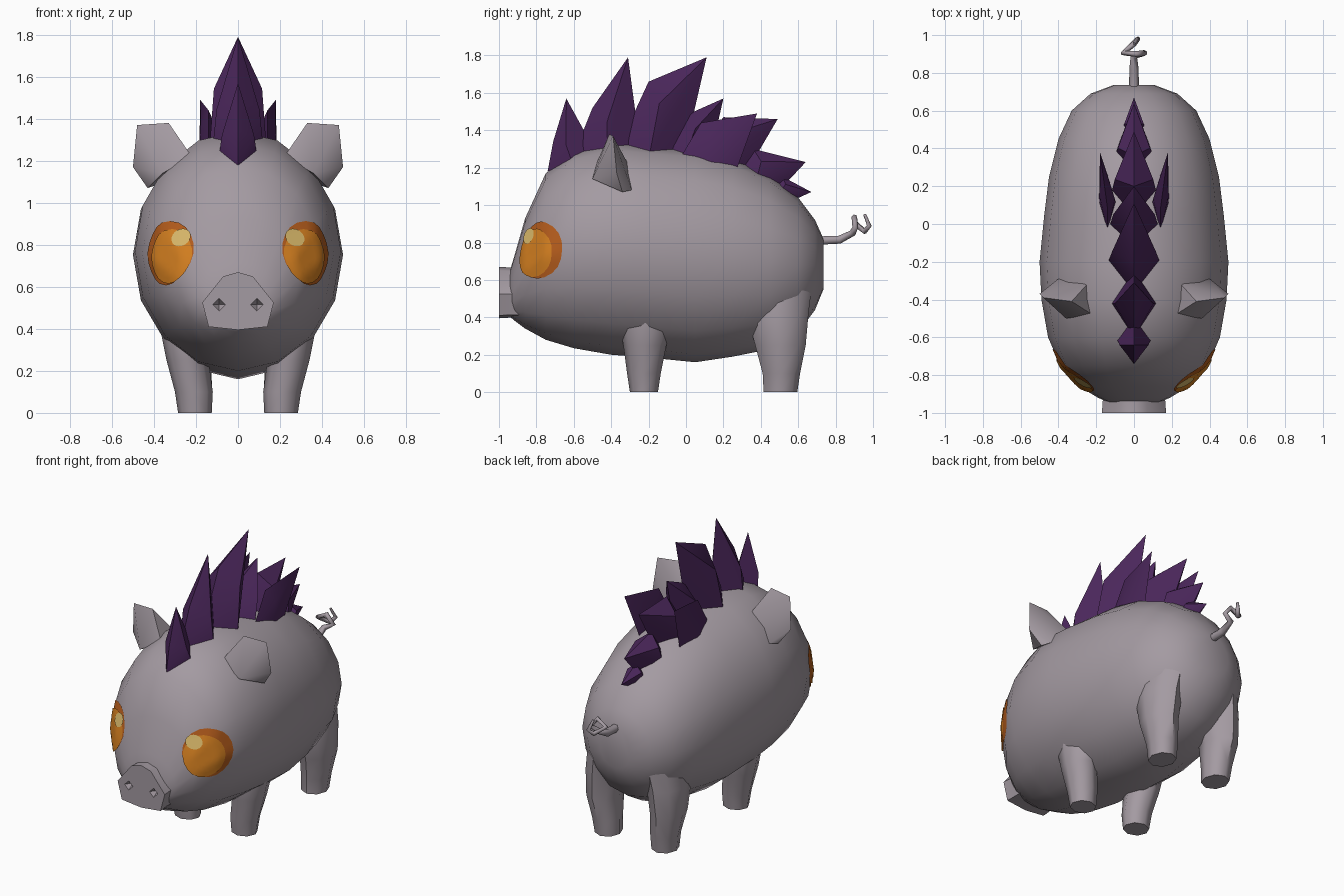
import bpy, bmesh, math
from mathutils import Vector
from mathutils.bvhtree import BVHTree

if "Cube" in bpy.data.objects:
    bpy.data.objects.remove(bpy.data.objects["Cube"])


def material(name, rgb):
    m = bpy.data.materials.new(name)
    m.diffuse_color = (*rgb, 1)
    m.use_nodes = True
    m.node_tree.nodes["Principled BSDF"].inputs["Base Color"].default_value = m.diffuse_color
    return m


SKIN = material("grey skin", (0.37, 0.325, 0.36))
MANE = material("purple mane", (0.07, 0.02, 0.105))
IRIS = material("orange eye", (0.68, 0.22, 0.015))
RIM = material("dark orange rim", (0.47, 0.11, 0.012))
GLINT = material("pale eye glint", (0.72, 0.50, 0.15))


def finish(name, bm, mat, angle=50):
    bmesh.ops.recalc_face_normals(bm, faces=bm.faces)
    mesh = bpy.data.meshes.new(name)
    bm.to_mesh(mesh)
    bm.free()
    mesh.materials.append(mat)
    ob = bpy.data.objects.new(name, mesh)
    bpy.context.collection.objects.link(ob)
    bpy.ops.object.select_all(action='DESELECT')
    ob.select_set(True)
    bpy.context.view_layer.objects.active = ob
    bpy.ops.object.shade_smooth_by_angle(angle=math.radians(angle))
    return ob


def loft(name, rings, mat, angle=50):
    bm = bmesh.new()
    rows = [[bm.verts.new(p) for p in ring] for ring in rings]
    n = len(rows[0])
    for a, b in zip(rows, rows[1:]):
        for i in range(n):
            bm.faces.new((a[i], a[(i + 1) % n], b[(i + 1) % n], b[i]))
    bm.faces.new(rows[0])
    bm.faces.new(rows[-1])
    return finish(name, bm, mat, angle)


def hull(name, pts, mat, angle=40):
    bm = bmesh.new()
    for p in pts:
        bm.verts.new(p)
    res = bmesh.ops.convex_hull(bm, input=bm.verts)
    junk = {v for v in res["geom_interior"] + res["geom_unused"]
            if isinstance(v, bmesh.types.BMVert) and v.is_valid}
    bmesh.ops.delete(bm, geom=list(junk), context='VERTS')
    return finish(name, bm, mat, angle)


def circle(n):
    return [(math.cos(2 * math.pi * i / n), math.sin(2 * math.pi * i / n)) for i in range(n)]


# Body: elliptical sections along y (y, bottom, top, half width)
sections = [(-.95, .41, .62, .12), (-.92, .385, .72, .19), (-.86, .34, .93, .29),
            (-.75, .28, 1.17, .39), (-.6, .235, 1.28, .455), (-.4, .2, 1.34, .49),
            (-.2, .185, 1.32, .5), (.05, .16, 1.3, .475), (.25, .19, 1.25, .45),
            (.45, .23, 1.16, .4), (.6, .32, 1.04, .33), (.69, .44, .92, .23),
            (.735, .55, .82, .11)]
body = loft("body", [[(w * c, y, (b + t) / 2 + (t - b) / 2 * s) for c, s in circle(16)]
                     for y, b, t, w in sections], SKIN)

# Snout, with two small nostril hollows
half = [(.07, .65), (.17, .525), (.14, .41)]
outline = [(0, .67)] + half + [(0, .395)] + [(-x, z) for x, z in reversed(half)]
snout = loft("snout", [[(x * k, y, .53 + (z - .53) * k) for x, z in outline]
                       for y, k in ((-1, 1), (-.93, .97), (-.84, 1))], SKIN, 40)
for s in (1, -1):
    bpy.ops.mesh.primitive_cone_add(vertices=4, radius1=.04, radius2=0, depth=.06,
                                    location=(s * .09, -.985, .515),
                                    rotation=(-math.pi / 2, 0, 0))
    cutter = bpy.context.object
    cutter.name = "nostril_cutter"
    cutter.hide_render = True
    cutter.display_type = 'WIRE'
    mod = snout.modifiers.new("nostril", 'BOOLEAN')
    mod.operation = 'DIFFERENCE'
    mod.object = cutter

# Legs: (z, centre x, centre y, radius x, radius y)
front = [(0, .205, -.225, .08, .075), (.1, .21, -.225, .09, .09),
         (.25, .24, -.22, .1, .115), (.4, .245, -.215, .125, .145), (.5, .24, -.215, .12, .14)]
back = [(0, .205, .505, .08, .09), (.1, .21, .51, .088, .1), (.25, .23, .505, .1, .135),
        (.42, .22, .49, .115, .165), (.62, .19, .5, .11, .18)]
for s, side in ((1, "right"), (-1, "left")):
    for kind, rings in (("front", front), ("back", back)):
        loft(f"{kind}_leg_{side}", [[(s * (cx + rx * c), cy + ry * d, z) for c, d in circle(8)]
                                    for z, cx, cy, rx, ry in rings], SKIN)
    # Ears: flat-topped wedges leaning outwards
    hull(f"ear_{side}", [(s * x, y, z) for x, y, z in (
        (.33, -.41, 1.38), (.48, -.39, 1.37), (.5, -.37, 1.17), (.43, -.34, 1.07),
        (.22, -.48, 1.22), (.36, -.5, 1.14), (.24, -.31, 1.22), (.4, -.29, 1.08))], SKIN)

# Tail: tapered tube ending in a loose curl
path = [(0, .7, .81, 1), (0, .82, .815, .95), (0, .89, .85, .75), (.055, .905, .88, .6),
        (.01, .9, .935, .6), (-.055, .905, .9, .6), (0, .955, .86, .6), (.02, .98, .89, .5),
        (0, .955, .95, .3)]
curve = bpy.data.curves.new("tail", 'CURVE')
curve.dimensions = '3D'
curve.bevel_depth = .026
curve.bevel_resolution = 1
curve.use_fill_caps = True
spline = curve.splines.new('POLY')
spline.points.add(len(path) - 1)
for p, (x, y, z, r) in zip(spline.points, path):
    p.co = (x, y, z, 1)
    p.radius = r
curve.materials.append(SKIN)
bpy.context.collection.objects.link(bpy.data.objects.new("tail", curve))


# Mane: backswept spikes, profile points given as (y, z)
def spike(name, base, bulge, tip, rear, w, x=0, tip_x=0):
    mid = [(a + b) / 2 for a, b in zip(base, rear)]
    high = [(a + b) / 2 for a, b in zip(bulge, rear)]
    high = [h * .6 + b * .4 for h, b in zip(high, bulge)]
    pts = [(x, *base), (x, *bulge), (tip_x, *tip), (x, *rear)]
    for s in (1, -1):
        pts += [(x + s * w, *mid), (x + s * w * .85, *high)]
    hull(name, pts, MANE)


spikes = [((-.74, 1.18), (-.71, 1.34), (-.64, 1.57), (-.48, 1.28), .09),
          ((-.6, 1.27), (-.5, 1.52), (-.31, 1.79), (-.24, 1.27), .12),
          ((-.38, 1.27), (-.2, 1.66), (.11, 1.79), (-.01, 1.27), .135),
          ((-.15, 1.25), (.02, 1.49), (.2, 1.57), (.12, 1.22), .13),
          ((0, 1.22), (.2, 1.47), (.49, 1.46), (.32, 1.17), .12),
          ((.24, 1.14), (.36, 1.3), (.64, 1.23), (.5, 1.08), .1),
          ((.42, 1.08), (.52, 1.15), (.67, 1.07), (.56, 1.02), .06)]
for i, sp in enumerate(spikes):
    spike(f"mane_spike_{i + 1}", *sp)
for s, side in ((1, "right"), (-1, "left")):
    spike(f"mane_side_spike_{side}", (-.05, 1.22), (.08, 1.44), (.38, 1.49), (.26, 1.16),
          .045, s * .14, s * .18)

# Eyes: thin oval plates wrapped onto the head
tree = BVHTree.FromPolygons([v.co.copy() for v in body.data.vertices],
                            [list(p.vertices) for p in body.data.polygons])


def eye_plate(name, s, du, dz, ru, rz, lift, mat):
    n = Vector((s * .707, -.707, 0))
    u = Vector((s * .707, .707, 0))
    centre = Vector((s * .31, -.775, .76 + dz)) + u * du

    def drop(a, b):
        start = centre + u * a * ru + Vector((0, 0, b * rz)) + n * .6
        hit = tree.ray_cast(start, -n)[0]
        return hit + n * lift

    bm = bmesh.new()
    mid = bm.verts.new(drop(0, 0))
    rows = [[bm.verts.new(drop(c * k / 5, d * k / 5)) for c, d in circle(20)]
            for k in range(1, 6)]
    for i in range(20):
        j = (i + 1) % 20
        bm.faces.new((mid, rows[0][i], rows[0][j]))
        for a, b in zip(rows, rows[1:]):
            bm.faces.new((a[i], b[i], b[j], a[j]))
    ob = finish(name, bm, mat)
    if ob.data.polygons[0].normal.dot(n) < 0:
        ob.data.flip_normals()


for s, side in ((1, "right"), (-1, "left")):
    eye_plate(f"eye_rim_{side}", s, .01, 0, .155, .153, .006, RIM)
    eye_plate(f"eye_{side}", s, -.015, -.015, .128, .13, .011, IRIS)
    eye_plate(f"eye_glint_{side}", s, -.075, .075, .05, .042, .015, GLINT)
